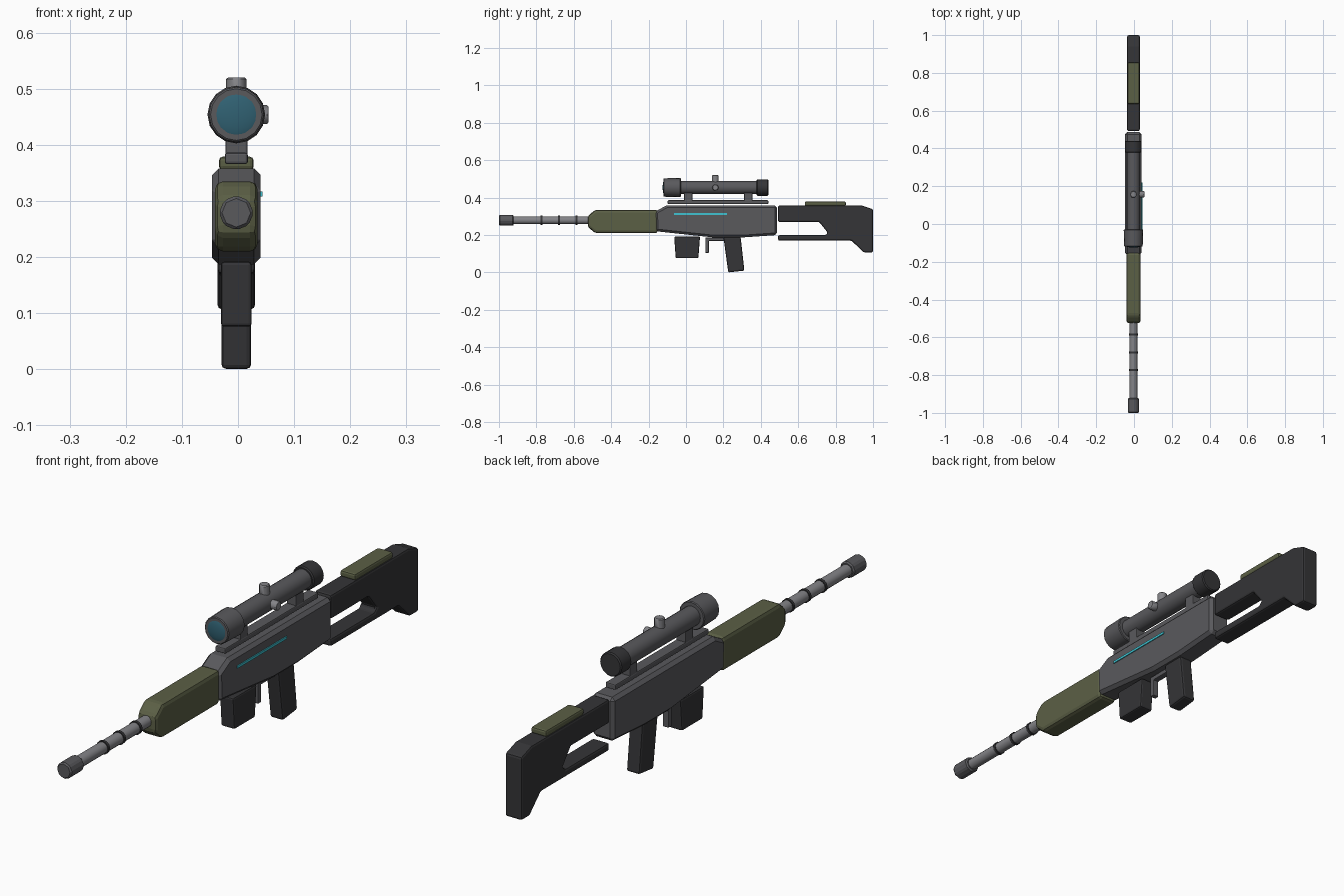
import bpy, bmesh, math
from mathutils import Matrix, Vector

if "Cube" in bpy.data.objects:
    bpy.data.objects.remove(bpy.data.objects["Cube"])

CX = -0.003  # centre plane; the side knob widens the right


def material(name, rgb):
    m = bpy.data.materials.new(name)
    m.diffuse_color = (*rgb, 1)
    m.use_nodes = True
    m.node_tree.nodes["Principled BSDF"].inputs["Base Color"].default_value = m.diffuse_color
    return m


DARK = material("dark_polymer", (0.035, 0.035, 0.038))
MID = material("gunmetal", (0.10, 0.10, 0.108))
STEEL = material("steel", (0.23, 0.23, 0.245))
OLIVE = material("olive", (0.105, 0.115, 0.06))
CYAN = material("cyan_strip", (0.05, 0.55, 0.65))
GLASS = material("teal_glass", (0.03, 0.12, 0.17))


def finish(bm, name, mat, bevel=0, segments=2, smooth=False):
    bmesh.ops.recalc_face_normals(bm, faces=bm.faces)
    me = bpy.data.meshes.new(name)
    bm.to_mesh(me)
    bm.free()
    ob = bpy.data.objects.new(name, me)
    bpy.context.collection.objects.link(ob)
    me.materials.append(mat)
    if bevel:
        mod = ob.modifiers.new("bevel", 'BEVEL')
        mod.width, mod.segments = bevel, segments
        mod.limit_method, mod.angle_limit = 'ANGLE', math.radians(30)
    if smooth:
        bpy.ops.object.select_all(action='DESELECT')
        ob.select_set(True)
        bpy.context.view_layer.objects.active = ob
        bpy.ops.object.shade_smooth_by_angle(angle=math.radians(32))
    return ob


def slab(name, profile, half, mat, bevel=0.008, x=CX, segments=2):
    """Extrude a (y, z) side profile across x."""
    bm = bmesh.new()
    face = bm.faces.new([bm.verts.new((x - half, y, z)) for y, z in profile])
    ext = bmesh.ops.extrude_face_region(bm, geom=[face])
    moved = [v for v in ext["geom"] if isinstance(v, bmesh.types.BMVert)]
    bmesh.ops.translate(bm, verts=moved, vec=(2 * half, 0, 0))
    return finish(bm, name, mat, bevel, segments)


def box(name, y0, y1, z0, z1, half, mat, bevel=0.004, x=CX):
    return slab(name, [(y0, z0), (y1, z0), (y1, z1), (y0, z1)], half, mat, bevel, x)


def rod(name, start, end, r0, r1, sides, mat, bevel=0, smooth=True):
    """Cylinder or cone between two points."""
    a, b = Vector(start), Vector(end)
    bm = bmesh.new()
    rot = (b - a).to_track_quat('Z', 'X').to_matrix().to_4x4()
    bmesh.ops.create_cone(bm, cap_ends=True, segments=sides, radius1=r0, radius2=r1,
                          depth=(b - a).length,
                          matrix=Matrix.Translation((a + b) / 2) @ rot)
    return finish(bm, name, mat, bevel, 1, smooth)


def rod_y(name, y0, y1, z, r0, r1, sides, mat, bevel=0, smooth=True):
    return rod(name, (CX, y0, z), (CX, y1, z), r0, r1, sides, mat, bevel, smooth)


# Receiver and handguard
slab("receiver", [(-0.16, 0.22), (0.15, 0.187), (0.30, 0.187), (0.487, 0.20),
                  (0.487, 0.358), (-0.105, 0.358), (-0.165, 0.325)], 0.0435, MID, 0.012, segments=1)
slab("handguard", [(-0.15, 0.21), (-0.485, 0.21), (-0.525, 0.243), (-0.525, 0.302),
                   (-0.485, 0.335), (-0.15, 0.335)], 0.038, OLIVE, 0.014)
box("light_strip", -0.065, 0.22, 0.308, 0.317, 0.002, CYAN, 0, x=0.042)

# Barrel, rings and muzzle
BZ = 0.279
rod_y("barrel", -0.95, -0.50, BZ, 0.021, 0.021, 12, STEEL)
for i, y in enumerate((-0.772, -0.680, -0.585)):
    rod_y(f"barrel_ring_{i + 1}", y - 0.005, y + 0.005, BZ, 0.0245, 0.0245, 12, DARK)
rod_y("muzzle", -1.0, -0.922, BZ, 0.031, 0.031, 8, MID, 0.005, False)

# Stock with open lower bar
slab("stock", [(0.492, 0.358), (0.94, 0.358), (1.0, 0.338), (1.0, 0.107), (0.95, 0.107),
               (0.885, 0.17), (0.492, 0.17), (0.492, 0.199), (0.745, 0.199),
               (0.758, 0.212), (0.712, 0.27), (0.492, 0.27)], 0.0335, DARK, 0.008)
box("cheek_pad", 0.635, 0.855, 0.355, 0.379, 0.031, OLIVE, 0.007)

# Magazine, grip and trigger guard
slab("magazine", [(-0.063, 0.192), (0.075, 0.192), (0.066, 0.076), (-0.055, 0.076)],
     0.0275, DARK, 0.006)
slab("grip", [(0.20, 0.19), (0.292, 0.19), (0.312, 0.010), (0.226, 0.0)],
     0.0265, DARK, 0.008)
slab("trigger_guard", [(0.103, 0.186), (0.205, 0.186), (0.205, 0.169), (0.122, 0.169),
                       (0.122, 0.105), (0.103, 0.105)], 0.012, MID, 0.003)

# Scope rail and mounts
box("scope_rail", -0.098, 0.44, 0.366, 0.386, 0.0205, MID)
for side, y in (("front", 0.012), ("rear", 0.333)):
    box(f"{side}_scope_mount", y - 0.022, y + 0.022, 0.38, 0.435, 0.0195, MID, 0.003)

# Scope body, lens and eyepiece
SZ = 0.454
rod_y("scope_tube", -0.06, 0.40, SZ, 0.0355, 0.0355, 16, MID)
rod_y("scope_objective", -0.12, -0.028, SZ, 0.049, 0.0515, 16, MID, 0.003)
rod_y("scope_eyepiece", 0.378, 0.44, SZ, 0.044, 0.044, 16, DARK, 0.004)
bm = bmesh.new()
bmesh.ops.create_uvsphere(bm, u_segments=24, v_segments=12, radius=0.046,
                          matrix=Matrix.Translation((CX, -0.112, SZ)) @ Matrix.Diagonal((1, 0.28, 1, 1)))
lens = finish(bm, "scope_lens", GLASS)
lens.data.shade_smooth()

# Adjustment knobs
rod("top_knob", (CX, 0.157, SZ + 0.02), (CX, 0.157, 0.52), 0.018, 0.018, 12, STEEL, 0.003)
rod("side_knob", (CX + 0.02, 0.157, SZ), (0.0545, 0.157, SZ), 0.017, 0.017, 12, STEEL, 0.003)
